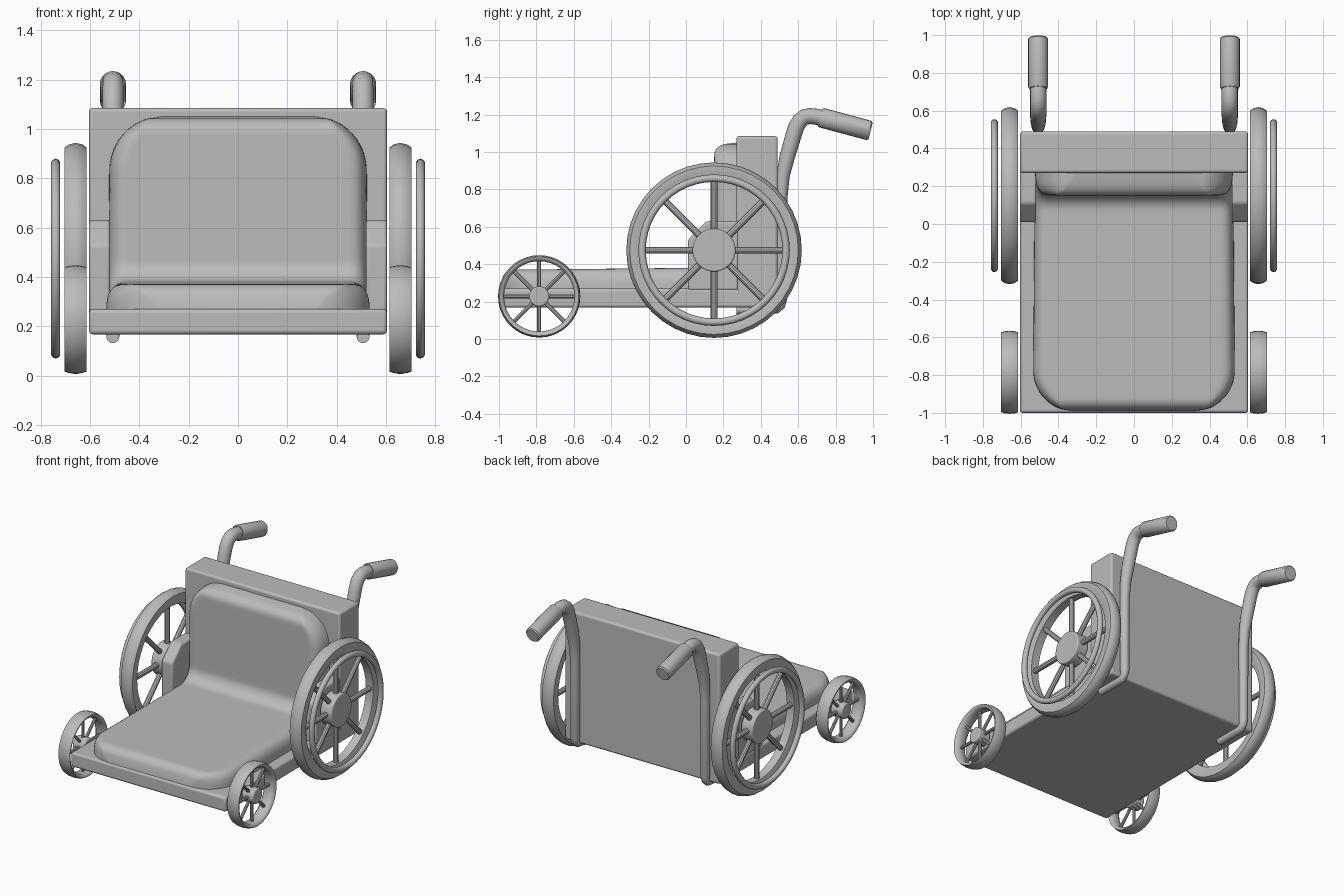
import bpy, bmesh, math
from mathutils import Vector, Matrix

if "Cube" in bpy.data.objects:
    bpy.data.objects.remove(bpy.data.objects["Cube"], do_unlink=True)

GREY = (0.5, 0.5, 0.5, 1)
grey = bpy.data.materials.new("plain_grey")
grey.use_nodes = True
grey.diffuse_color = GREY
grey.node_tree.nodes["Principled BSDF"].inputs["Base Color"].default_value = GREY


def finish(name, bm, angle=35, bevel=0):
    bmesh.ops.recalc_face_normals(bm, faces=bm.faces)
    mesh = bpy.data.meshes.new(name)
    bm.to_mesh(mesh)
    bm.free()
    mesh.materials.append(grey)
    ob = bpy.data.objects.new(name, mesh)
    bpy.context.collection.objects.link(ob)
    if bevel:
        mod = ob.modifiers.new("soft_edges", "BEVEL")
        mod.width, mod.segments = bevel, 3
    bpy.ops.object.select_all(action="DESELECT")
    ob.select_set(True)
    bpy.context.view_layer.objects.active = ob
    bpy.ops.object.shade_smooth_by_angle(angle=math.radians(angle))
    return ob


def prism(name, x0, x1, profile, bevel):
    """Extrude a y-z outline along x."""
    bm = bmesh.new()
    face = bm.faces.new([bm.verts.new((x0, y, z)) for y, z in profile])
    ext = bmesh.ops.extrude_face_region(bm, geom=[face])["geom"]
    bmesh.ops.translate(bm, vec=(x1 - x0, 0, 0),
                        verts=[v for v in ext if isinstance(v, bmesh.types.BMVert)])
    finish(name, bm, 35, bevel)


def lathe(name, centre, profile, segments=40):
    """Spin a closed (radius, x) section about the x axis."""
    bm = bmesh.new()
    rings = []
    for i in range(segments):
        a = math.tau * i / segments
        rings.append([bm.verts.new((centre[0] + x, centre[1] + r * math.cos(a),
                                    centre[2] + r * math.sin(a))) for r, x in profile])
    n = len(profile)
    for i in range(segments):
        a, b = rings[i], rings[(i + 1) % segments]
        for j in range(n):
            k = (j + 1) % n
            bm.faces.new((a[j], a[k], b[k], b[j]))
    finish(name, bm, 50)


def tube(name, points, radii, sides=16):
    """Round tube along a path lying in a plane of constant x."""
    bm = bmesh.new()
    pts = [Vector(p) for p in points]
    rings = []
    for i, p in enumerate(pts):
        t = (pts[min(i + 1, len(pts) - 1)] - pts[max(i - 1, 0)]).normalized()
        u = Vector((1, 0, 0))
        v = t.cross(u)
        rings.append([bm.verts.new(p + radii[i] * (u * math.cos(a) + v * math.sin(a)))
                      for a in (math.tau * k / sides for k in range(sides))])
    for a, b in zip(rings, rings[1:]):
        for k in range(sides):
            m = (k + 1) % sides
            bm.faces.new((a[k], a[m], b[m], b[k]))
    bm.faces.new(rings[0])
    bm.faces.new(rings[-1])
    finish(name, bm, 40)


def wheel(name, centre, radius, inner, half, hub, spoke):
    x, y, z = centre
    mid = (radius + inner) / 2
    drop = radius * 0.04
    lathe(name + "_tyre", centre,
          [(radius, 0), (radius - drop * 0.35, half * 0.6), (radius - drop, half),
           (mid, half), (inner, half * 0.65), (inner, -half * 0.65),
           (mid, -half), (radius - drop, -half), (radius - drop * 0.35, -half * 0.6)])
    bm = bmesh.new()
    bmesh.ops.create_cone(bm, cap_ends=True, segments=32, radius1=hub, radius2=hub, depth=0.09,
                          matrix=Matrix.Translation(centre) @ Matrix.Rotation(math.pi / 2, 4, "Y"))
    finish(name + "_hub", bm, 35, 0.008)
    bm = bmesh.new()
    reach = inner + 0.01
    for k in range(8):
        turn = Matrix.Rotation(math.tau * k / 8, 4, "X")
        bmesh.ops.create_cone(bm, cap_ends=True, segments=10, radius1=spoke, radius2=spoke,
                              depth=reach, matrix=Matrix.Translation(centre) @ turn
                              @ Matrix.Translation((0, 0, reach / 2)))
    finish(name + "_spokes", bm)


# Frame slabs
def box_outline(y0, y1, z0, z1):
    return [(y0, z0), (y1, z0), (y1, z1), (y0, z1)]


prism("seat_base", -0.604, 0.604, box_outline(-1, 0.49, 0.168, 0.27), 0.015)
prism("back_board", -0.604, 0.604, box_outline(0.27, 0.49, 0.168, 1.085), 0.015)


# Padded cushion: a rounded sheet wrapped along the seat and up the back
FRONT, BEND, TOP = -0.99, 0.2, 1.05
SEAT = 0.27 - BEND - FRONT
ARC = BEND * math.pi / 2
LENGTH = SEAT + ARC + TOP - 0.27 - BEND


def path_point(s):
    """Position and surface normal, in y-z, at length s."""
    if s < SEAT:
        return FRONT + s, 0.27, 0, 1
    if s < SEAT + ARC:
        a = (s - SEAT) / BEND
        return (0.27 - BEND + BEND * math.sin(a), 0.27 + BEND - BEND * math.cos(a),
                -math.sin(a), math.cos(a))
    return 0.27, 0.27 + BEND + s - SEAT - ARC, -1, 0


def cushion():
    bm = bmesh.new()
    rows, cols, soft, corner = 90, 48, 0.075, 0.22
    grid = []
    for i in range(rows + 1):
        t = i / rows
        t = 0.35 * t + 0.65 * (1 - math.cos(math.pi * t)) / 2
        s = t * LENGTH
        end = min(s, LENGTH - s)
        full = 0.535 - 0.015 * t
        c = max(0, 1 - end / corner)
        width = full * (0.6 + 0.4 * math.sqrt(1 - c * c))
        y, z, ny, nz = path_point(s)
        thick = 0.1 + 0.02 * t
        row = []
        for j in range(cols + 1):
            x = width * math.sin(math.pi * (j / cols - 0.5))
            d = min(end, width - abs(x))
            q = max(0, 1 - d / soft)
            h = thick * (1 - q ** 2.5) ** 0.4
            row.append(bm.verts.new((x, y + ny * h, z + nz * h)))
        grid.append(row)
    for a, b in zip(grid, grid[1:]):
        for j in range(cols):
            bm.faces.new((a[j], a[j + 1], b[j + 1], b[j]))
    finish("cushion", bm, 70)


cushion()

for side, s in (("left", 1), ("right", -1)):
    # Side guards
    prism(side + "_side_guard", s * 0.518, s * 0.604,
          [(0.01, 0.26), (0.28, 0.26), (0.28, 0.63), (0.11, 0.63), (0.01, 0.53)], 0.012)
    # Wheels and hand rim
    wheel(side + "_rear_wheel", (s * 0.658, 0.15, 0.475), 0.469, 0.375, 0.045, 0.115, 0.018)
    wheel(side + "_front_wheel", (s * 0.658, -0.785, 0.228), 0.22, 0.188, 0.045, 0.054, 0.011)
    rim = [(0.385 + 0.02 * math.cos(a), 0.019 * math.sin(a))
           for a in (math.tau * k / 10 for k in range(10))]
    lathe(side + "_hand_rim", (s * 0.739, 0.15, 0.475), rim, 48)
    # Push handle tube with grip
    x = s * 0.507
    path = [(0.27, 0.158), (0.45, 0.158), (0.485, 0.163), (0.505, 0.18), (0.51, 0.21),
            (0.51, 0.75), (0.518, 0.87), (0.54, 0.97), (0.575, 1.09), (0.59, 1.135),
            (0.61, 1.168), (0.635, 1.187), (0.665, 1.192), (0.70, 1.188), (0.76, 1.173)]
    radii = [0.026] * 4 + [0.03, 0.032, 0.036, 0.041] + [0.043] * 7
    tube(side + "_push_tube", [(x, y, z) for y, z in path], radii)
    ends = [(0.716, 1.186), (0.726, 1.183), (0.979, 1.115), (0.987, 1.113)]
    tube(side + "_grip", [(x, y, z) for y, z in ends], [0.047, 0.053, 0.053, 0.046], 20)
